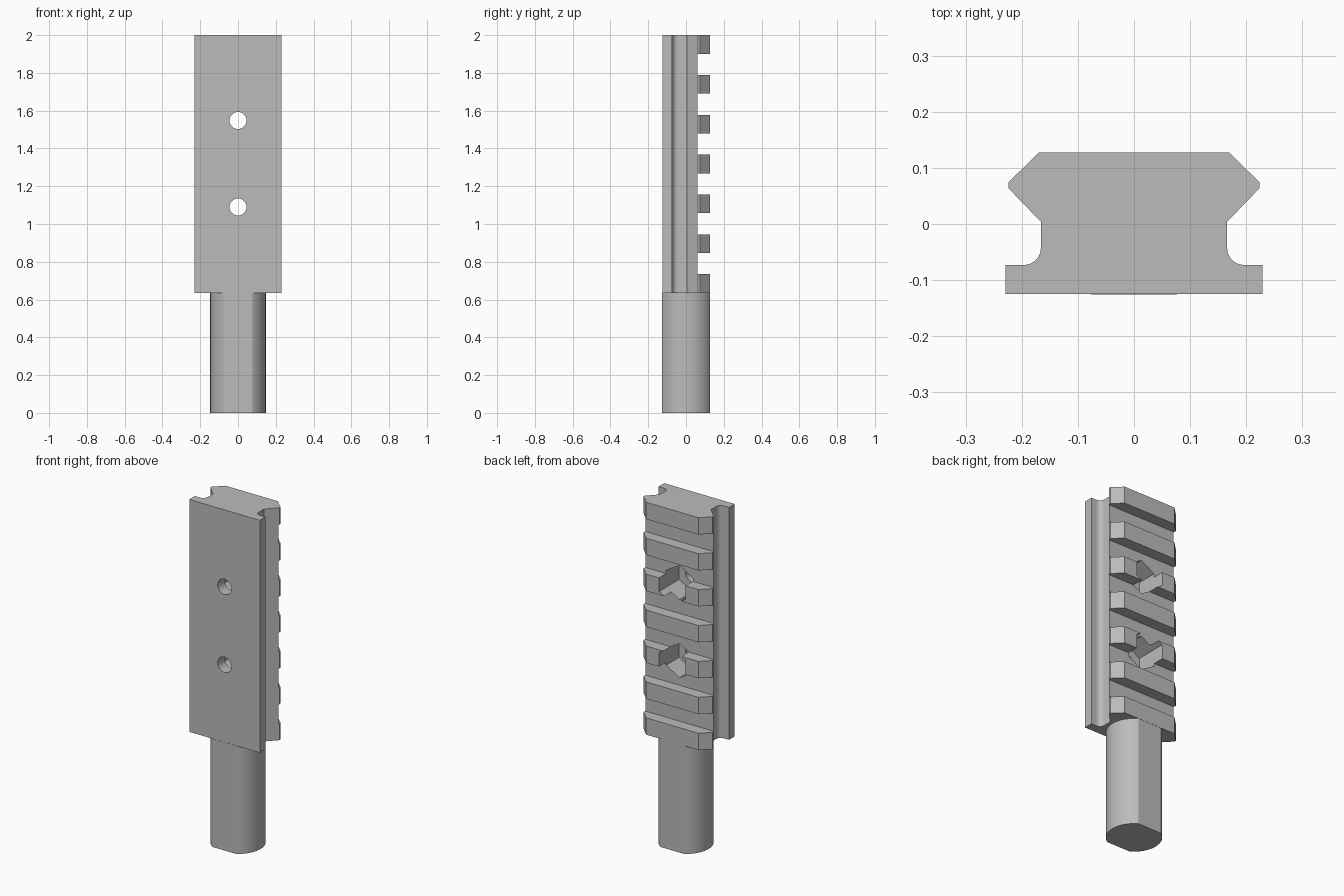
import bpy, bmesh, math
from mathutils import Matrix

if "Cube" in bpy.data.objects:
    bpy.data.objects.remove(bpy.data.objects["Cube"], do_unlink=True)

BASE, TOP = 0.635, 2.0

grey = bpy.data.materials.new("plain grey")
grey.use_nodes = True
grey.diffuse_color = (0.5, 0.5, 0.5, 1)
grey.node_tree.nodes["Principled BSDF"].inputs["Base Color"].default_value = (0.5, 0.5, 0.5, 1)


def add_object(name, bm):
    bmesh.ops.recalc_face_normals(bm, faces=bm.faces)
    mesh = bpy.data.meshes.new(name)
    bm.to_mesh(mesh)
    bm.free()
    mesh.materials.append(grey)
    obj = bpy.data.objects.new(name, mesh)
    bpy.context.collection.objects.link(obj)
    return obj


def extrude_profile(name, points, z0, z1):
    bm = bmesh.new()
    face = bm.faces.new([bm.verts.new((x, y, z0)) for x, y in points])
    made = bmesh.ops.extrude_face_region(bm, geom=[face])["geom"]
    top = [v for v in made if isinstance(v, bmesh.types.BMVert)]
    bmesh.ops.translate(bm, verts=top, vec=(0, 0, z1 - z0))
    return add_object(name, bm)


def bore(name, z, radius, sides, y0, y1):
    # prism along y
    bm = bmesh.new()
    place = Matrix.Translation((0, (y0 + y1) / 2, z)) @ Matrix.Rotation(math.pi / 2, 4, "X")
    bmesh.ops.create_cone(bm, cap_ends=True, segments=sides, radius1=radius,
                          radius2=radius, depth=y1 - y0, matrix=place)
    return add_object(name, bm)


def cut(target, cutter):
    cutter.hide_render = True
    mod = target.modifiers.new("cut", "BOOLEAN")
    mod.operation = "DIFFERENCE"
    mod.solver = "EXACT"
    mod.object = cutter
    bpy.context.view_layer.objects.active = target
    bpy.ops.object.modifier_apply(modifier=mod.name)
    bpy.data.objects.remove(cutter, do_unlink=True)


def smooth(obj):
    bpy.ops.object.select_all(action="DESELECT")
    obj.select_set(True)
    bpy.context.view_layer.objects.active = obj
    bpy.ops.object.shade_smooth_by_angle(angle=math.radians(30))


# Rail: mirrored cross-section with a rounded groove on each side
half = [(0.17, 0.127), (0.224, 0.074), (0.224, 0.064), (0.166, 0.004)]
for i in range(9):
    a = math.pi + i * math.pi / 16
    half.append((0.196 + 0.03 * math.cos(a), -0.043 + 0.03 * math.sin(a)))
half += [(0.229, -0.073), (0.229, -0.125)]
rail = extrude_profile("rail", half + [(-x, y) for x, y in reversed(half)], BASE, TOP)

# Cross slots between the seven teeth
tooth = 0.099
pitch = (TOP - BASE - tooth) / 6
for i in range(6):
    z = BASE + tooth + i * pitch
    box = [(-0.4, 0.06), (0.4, 0.06), (0.4, 0.3), (-0.4, 0.3)]
    cut(rail, extrude_profile("slot_cutter", box, z, z + pitch - tooth))

# Screw holes with hexagonal nut pockets at the back
for z in (1.09, 1.548):
    cut(rail, bore("pocket_cutter", z, 0.1, 6, -0.06, 0.3))
    cut(rail, bore("hole_cutter", z, 0.045, 32, -0.3, 0.3))
smooth(rail)

# Shaft: round bar with a flat on the front and back
radius, flat = 0.147, 0.126
start = math.asin(flat / radius)
right = [(radius * math.cos(a), radius * math.sin(a))
         for a in (start - 2 * start * i / 24 for i in range(25))]
shaft = extrude_profile("shaft", right + [(-x, y) for x, y in reversed(right)], 0, BASE)
smooth(shaft)
